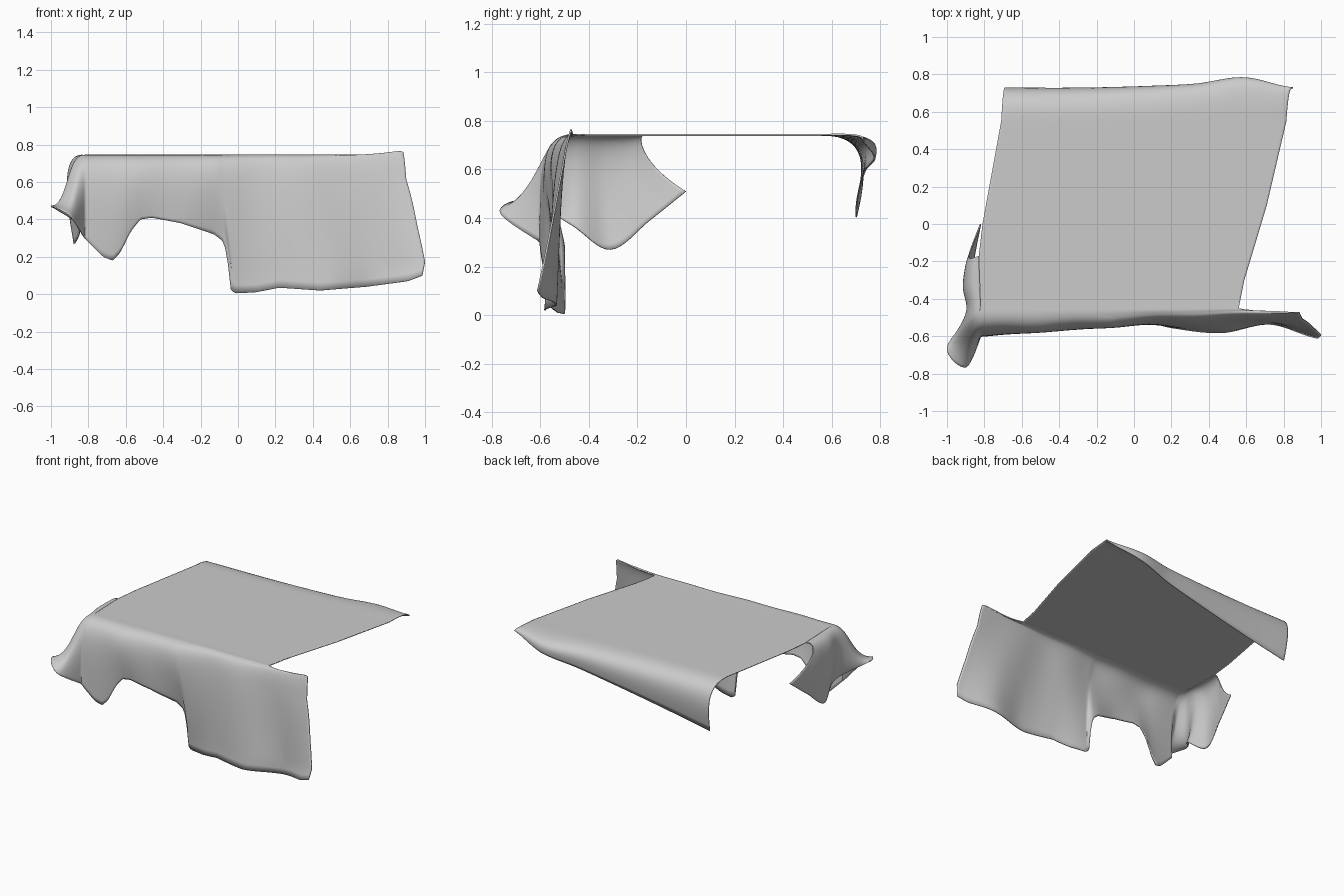
import bpy
import bmesh
import math
from mathutils import Vector

cube = bpy.data.objects.get("Cube")
if cube:
    bpy.data.objects.remove(cube)

TOP = 0.742


def pick(table, x):
    """Piecewise linear lookup in a short list of (position, value)."""
    if x <= table[0][0]:
        return table[0][1]
    for (a, va), (b, vb) in zip(table, table[1:]):
        if x <= b:
            return va + (vb - va) * (x - a) / (b - a)
    return table[-1][1]


def bezier(p, f):
    g = 1 - f
    return p[0] * g**3 + p[1] * 3 * g * g * f + p[2] * 3 * g * f * f + p[3] * f**3


def smooth(pts, t):
    """Smooth curve through evenly spaced values, t from 0 to 1."""
    u = t * (len(pts) - 1)
    i = min(int(u), len(pts) - 2)
    t = u - i
    a, b, c, d = (pts[max(0, min(len(pts) - 1, i + k))] for k in (-1, 0, 1, 2))
    return 0.5 * (2 * b + (c - a) * t + (2 * a - 5 * b + 4 * c - d) * t**2
                  + (3 * b - a - 3 * c + d) * t**3)


# Cloth outline: side edges, hem heights and hem swing
left_edge = [(-0.45, -0.82), (-0.17, -0.83), (0, -0.81), (0.55, -0.71)]
right_edge = [(-0.45, 0.56), (-0.3, 0.59), (0.1, 0.71), (0.55, 0.815)]
skirt_right = [(0, 0.56), (0.05, 0.59), (0.12, 0.68), (0.16, 0.86), (0.2, 0.885),
               (0.5, 0.90), (0.8, 0.96), (0.95, 1.0), (1, 0.985)]
skirt_dip = [(0, 0), (0.12, 0), (0.17, 0.035), (0.3, 0.02), (0.5, 0)]
front_hem = [(-0.82, 0.3), (-0.72, 0.2), (-0.67, 0.18), (-0.63, 0.22),
             (-0.57, 0.34), (-0.52, 0.4), (-0.46, 0.41), (-0.3, 0.38),
             (-0.12, 0.32), (-0.07, 0.28), (-0.05, 0.21), (-0.035, 0.03),
             (-0.01, 0.005), (0.1, 0.01), (0.23, 0.035), (0.45, 0.02),
             (0.7, 0.04), (0.92, 0.07), (1, 0.1)]
front_swing = [-0.6, -0.56, -0.55, -0.5, -0.555, -0.58, -0.535, -0.61]
front_bulge = [-0.6, -0.595, -0.58, -0.565, -0.54, -0.525, -0.51, -0.5]
back_hem = [(-0.7, 0.4), (0.3, 0.59), (0.6, 0.65), (0.85, 0.725)]
back_bulge = [0.75, 0.745, 0.745, 0.75, 0.76, 0.79, 0.73]


def front_point(t, f):
    x_hem = -0.82 + 1.82 * t
    x = -0.82 + (pick(skirt_right, f) + 0.82) * t
    y_mid = smooth(front_bulge, t)
    profile = [Vector((0, -0.45, TOP)), Vector((0, y_mid, 0.75)),
               Vector((0, y_mid, 0.6)),
               Vector((0, smooth(front_swing, t), pick(front_hem, x_hem)))]
    p = bezier(profile, f)
    p.x = x
    p.y += 0.006 * math.sin(14 * x) * math.sin(math.pi * f) * math.sin(math.pi * t)
    # the free right edge rises a little past the torn corner
    p.z += pick(skirt_dip, f) * t**8
    return p


def top_point(t, f):
    y = 0.55 - f
    a, b = pick(left_edge, y), pick(right_edge, y)
    return Vector((a + (b - a) * t, y, TOP))


def back_point(t, f):
    x = -0.71 + 0.03 * f + (1.525 + 0.005 * f) * t
    hem, bulge = pick(back_hem, x), smooth(back_bulge, t)
    depth = (TOP - hem) / 0.34
    profile = [Vector((x, 0.55, TOP)), Vector((x, bulge, 0.75)),
               Vector((x, bulge, (TOP + hem) / 2 + 0.04 * depth)),
               Vector((x, bulge - 0.05 * depth, hem))]
    return bezier(profile, f)


# Corner fold: where each strand leaves the top, its shoulder and its hem
strands = [((-0.83, -0.17), (-0.9, -0.2, 0.63), (-0.82, 0, 0.51)),
           ((-0.828, -0.24), (-0.92, -0.25, 0.6), (-0.85, -0.15, 0.39)),
           ((-0.825, -0.33), (-0.93, -0.35, 0.57), (-0.875, -0.31, 0.27)),
           ((-0.822, -0.4), (-0.91, -0.45, 0.54), (-0.85, -0.47, 0.37)),
           ((-0.82, -0.45), (-0.91, -0.55, 0.46), (-1, -0.66, 0.47)),
           ((-0.82, -0.45), (-0.87, -0.59, 0.52), (-0.9, -0.765, 0.42)),
           ((-0.82, -0.45), (-0.82, -0.6, 0.6), (-0.82, -0.6, 0.3))]
starts = [Vector((*s[0], TOP)) for s in strands]
shoulders = [Vector(s[1]) for s in strands]
hems = [Vector(s[2]) for s in strands]


def corner_point(t, f):
    shoulder = smooth(shoulders, t)
    return bezier([smooth(starts, t), Vector((shoulder.x, shoulder.y, 0.75)),
                   shoulder, smooth(hems, t)], f)


def add_patch(bm, point, columns, rows):
    grid = [[bm.verts.new(point(i / columns, j / rows)) for i in range(columns + 1)]
            for j in range(rows + 1)]
    for lower, upper in zip(grid, grid[1:]):
        for i in range(columns):
            bm.faces.new((lower[i], lower[i + 1], upper[i + 1], upper[i]))


# Draped cloth: top, front skirt, back flap and corner fold in one sheet
bm = bmesh.new()
add_patch(bm, top_point, 120, 20)
add_patch(bm, front_point, 120, 40)
add_patch(bm, back_point, 120, 14)
add_patch(bm, corner_point, 48, 40)
bmesh.ops.remove_doubles(bm, verts=bm.verts, dist=0.001)
bmesh.ops.recalc_face_normals(bm, faces=bm.faces)
mesh = bpy.data.meshes.new("draped_cloth")
bm.to_mesh(mesh)
bm.free()
cloth = bpy.data.objects.new("draped_cloth", mesh)
bpy.context.collection.objects.link(cloth)

# Cloth thickness
solid = cloth.modifiers.new("thickness", "SOLIDIFY")
solid.thickness = 0.007
solid.offset = 0

# Plain grey fabric
grey = bpy.data.materials.new("grey_fabric")
grey.use_nodes = True
grey.diffuse_color = (0.6, 0.6, 0.6, 1)
grey.node_tree.nodes["Principled BSDF"].inputs["Base Color"].default_value = (0.6, 0.6, 0.6, 1)
mesh.materials.append(grey)

bpy.context.view_layer.objects.active = cloth
cloth.select_set(True)
bpy.ops.object.shade_smooth_by_angle(angle=math.radians(60))
